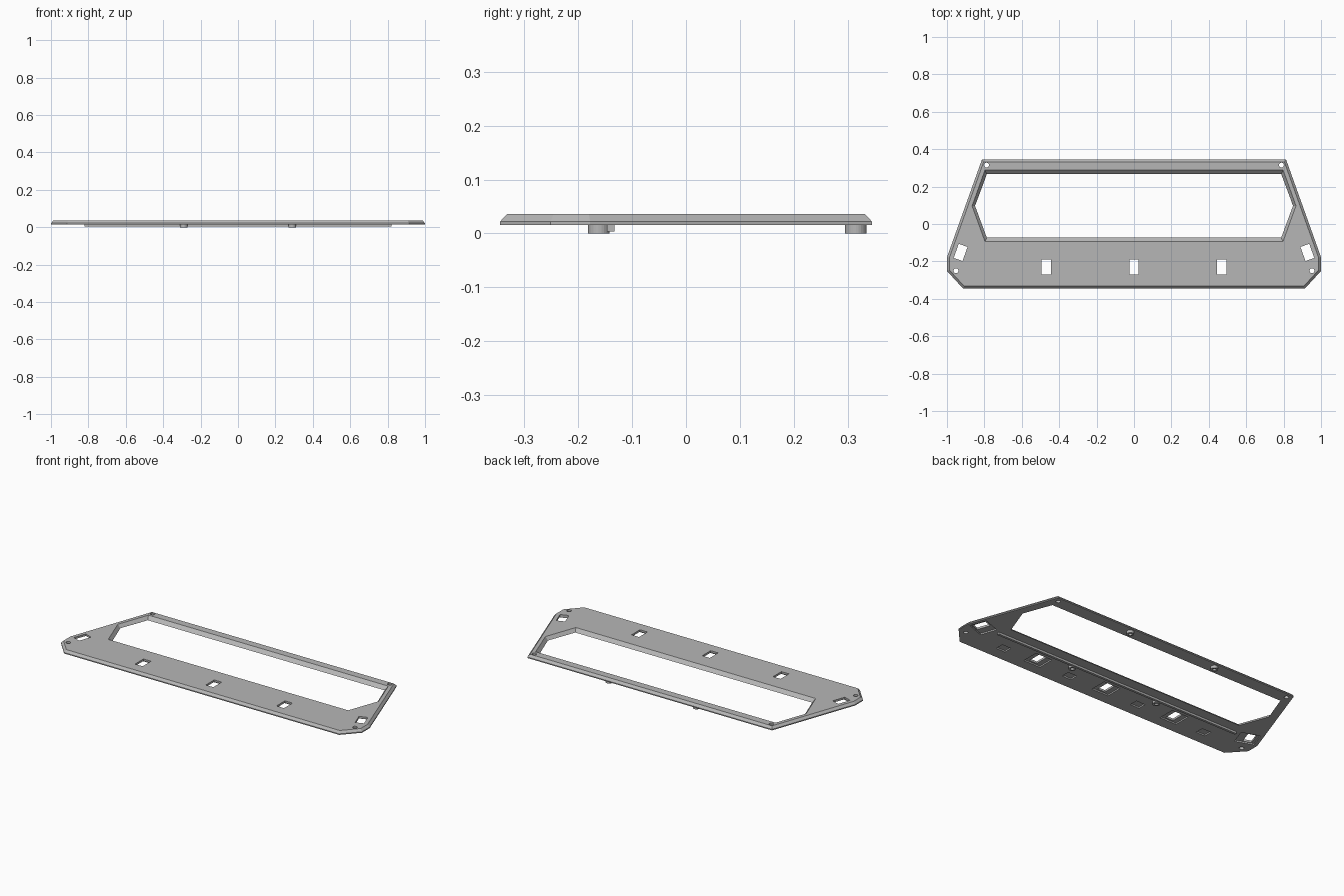
import bpy, bmesh, math
from mathutils import Vector

if "Cube" in bpy.data.objects:
    bpy.data.objects.remove(bpy.data.objects["Cube"])

grey = bpy.data.materials.new("plain grey")
grey.diffuse_color = (0.47, 0.47, 0.47, 1)
grey.use_nodes = True
grey.node_tree.nodes["Principled BSDF"].inputs["Base Color"].default_value = grey.diffuse_color


def loft(name, levels):
    """Solid through rings [(z, [(x, y), ...]), ...] listed bottom to top."""
    bm = bmesh.new()
    rings = [[bm.verts.new((x, y, z)) for x, y in pts] for z, pts in levels]
    n = len(rings[0])
    for a, b in zip(rings, rings[1:]):
        for i in range(n):
            j = (i + 1) % n
            bm.faces.new((a[i], a[j], b[j], b[i]))
    bm.faces.new(rings[0][::-1])
    bm.faces.new(rings[-1])
    bmesh.ops.recalc_face_normals(bm, faces=bm.faces)
    me = bpy.data.meshes.new(name)
    bm.to_mesh(me)
    bm.free()
    me.materials.append(grey)
    ob = bpy.data.objects.new(name, me)
    bpy.context.collection.objects.link(ob)
    return ob


def mirrored(half):
    """Complete a right-hand half outline across x = 0."""
    return half + [(-x, y) for x, y in reversed(half)]


def inset(pts, d):
    """Shrink a counter-clockwise convex outline by d."""
    out = []
    for i, p in enumerate(pts):
        a, p, c = Vector(pts[i - 1]), Vector(p), Vector(pts[(i + 1) % len(pts)])
        e, f = (p - a).normalized(), (c - p).normalized()
        n1, n2 = Vector((-e.y, e.x)), Vector((-f.y, f.x))
        q = p + (n1 + n2) * d / (1 + n1.dot(n2))
        out.append((q.x, q.y))
    return out


def rect(x, y, w, h, ang=0):
    c, s = math.cos(ang), math.sin(ang)
    return [(x + c * u - s * v, y + s * u + c * v) for u, v in
            ((-w / 2, -h / 2), (w / 2, -h / 2), (w / 2, h / 2), (-w / 2, h / 2))]


def circle(x, y, r, n=20):
    return [(x + r * math.cos(2 * math.pi * i / n),
             y + r * math.sin(2 * math.pi * i / n)) for i in range(n)]


def cut(target, levels):
    cutter = loft("cutter", levels)
    cutter.hide_render = True
    mod = target.modifiers.new("cut", 'BOOLEAN')
    mod.operation, mod.solver, mod.object = 'DIFFERENCE', 'EXACT', cutter
    bpy.context.view_layer.objects.active = target
    bpy.ops.object.modifier_apply(modifier=mod.name)
    bpy.data.objects.remove(cutter)


BOTTOM, EDGE, TOP = 0.016, 0.022, 0.036

# Plate with chamfered upper rim
outline = mirrored([(0.914, -0.345), (1.0, -0.251), (1.0, -0.178), (0.813, 0.345)])
plate = loft("frame_plate", [(BOTTOM, outline), (EDGE, outline), (TOP, inset(outline, 0.013))])

# Six-sided window with sloping walls
top_win = mirrored([(0.797, -0.093), (0.866, 0.097), (0.797, 0.288)])
low_win = mirrored([(0.787, -0.073), (0.850, 0.097), (0.787, 0.267)])


def at(t):
    return [(a + (c - a) * t, b + (d - b) * t) for (a, b), (c, d) in zip(low_win, top_win)]


cut(plate, [(BOTTOM - 0.01, at(-0.5)), (TOP + 0.01, at(1.5))])

# Slots with shallow recesses beneath
tilt = math.atan2(0.187, 0.523)
slots = [(x, -0.23, 0, 0) for x in (-0.47, 0, 0.47)]
slots += [(s * 0.927, -0.152, s * tilt, -s * 0.015) for s in (-1, 1)]
for x, y, ang, shift in slots:
    cut(plate, [(0.0, rect(x + shift, y, 0.11, 0.10, ang)), (0.024, rect(x + shift, y, 0.11, 0.10, ang))])
    cut(plate, [(0.0, rect(x, y, 0.05, 0.08, ang)), (0.05, rect(x, y, 0.05, 0.08, ang))])

for s in (-1, 1):
    # Corner screw holes
    for x, y in ((0.788, 0.315), (0.952, -0.25)):
        hole = circle(s * x, y, 0.013)
        cut(plate, [(0.0, hole), (0.05, hole)])
    # Underside pockets between the slots
    for x in (0.235, 0.69):
        pocket = rect(s * x, -0.25, 0.06, 0.05)
        cut(plate, [(0.0, pocket), (0.024, pocket)])

# Stiffening rib under the window's front edge
rib = rect(0, -0.140, 1.64, 0.014)
loft("underside_rib", [(0.004, rib), (BOTTOM + 0.001, rib)])

# Hollow screw bosses
for s, side in ((-1, "left"), (1, "right")):
    for y, row in ((-0.162, "front"), (0.315, "back")):
        ring = circle(s * 0.29, y, 0.020, 24)
        boss = loft(f"{row}_{side}_boss", [(0, ring), (BOTTOM + 0.001, ring)])
        bore = circle(s * 0.29, y, 0.010, 24)
        cut(boss, [(-0.01, bore), (0.014, bore)])
